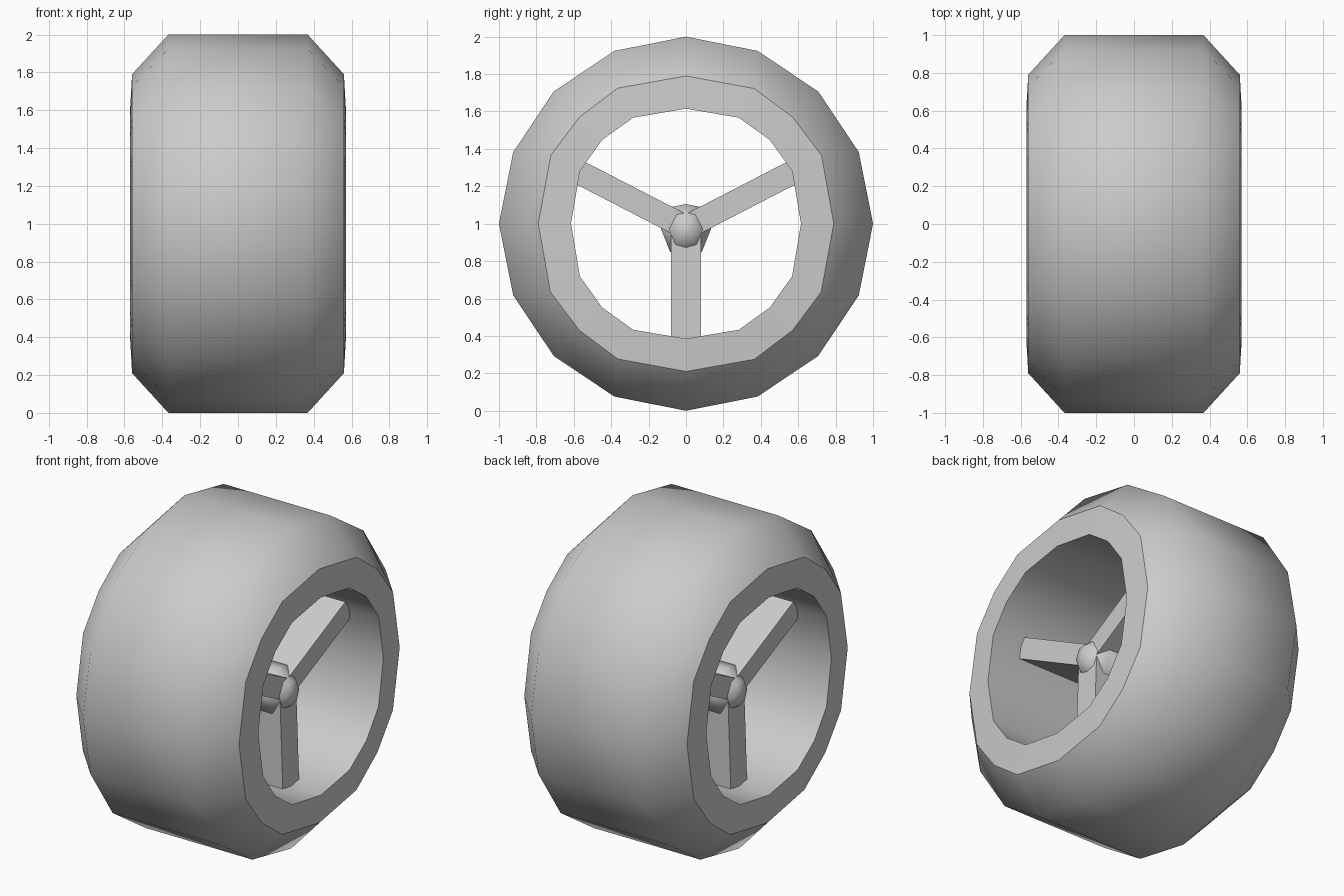
import bpy, bmesh
from math import sin, cos, pi, radians
from mathutils import Matrix, Vector

if "Cube" in bpy.data.objects:
    bpy.data.objects.remove(bpy.data.objects["Cube"])


def finish(bm, name):
    bmesh.ops.recalc_face_normals(bm, faces=bm.faces)
    mesh = bpy.data.meshes.new(name)
    bm.to_mesh(mesh)
    bm.free()
    obj = bpy.data.objects.new(name, mesh)
    bpy.context.collection.objects.link(obj)
    return obj


def bridge(bm, a, b, smooth=True):
    n = len(a)
    for i in range(n):
        j = (i + 1) % n
        f = bm.faces.new((a[i], a[j], b[j], b[i]))
        f.smooth = smooth


# 16-sided ring; inner loops are slightly squared off between the main axes
def wheel_ring(bm, x, points):
    quarter = [Vector(p) for p in points]
    verts = []
    for k in range(4):
        a = k * pi / 2
        for p in quarter:
            y = p.x * cos(a) + p.y * sin(a)
            z = -p.x * sin(a) + p.y * cos(a)
            verts.append(bm.verts.new((x, y, z + 1)))
    return verts


# Tyre and rim as one closed band
outer = [(0, 1), (.383, .924), (.707, .707), (.924, .383)]
shoulder = [(0, .79), (.365, .723), (.57, .57), (.725, .365)]
opening = [(0, .615), (.282, .567), (.448, .448), (.567, .282)]
bm = bmesh.new()
profile = [(-.368, outer), (.368, outer), (.56, shoulder),
           (.57, opening), (-.57, opening), (-.56, shoulder)]
rings = [wheel_ring(bm, x, pts) for x, pts in profile]
for i in range(6):
    bridge(bm, rings[i], rings[(i + 1) % 6], i not in (2, 4))
for r in rings[2:]:
    for i in range(16):
        bm.edges.get((r[i], r[(i + 1) % 16])).smooth = False
finish(bm, "wheel_band")

# Three deep spokes running out to the inside of the rim
def spoke(name, angle, width, z0, length):
    bm = bmesh.new()
    direction = Matrix.Translation((0, 0, z0)) @ Matrix.Rotation(angle, 4, 'X')
    bmesh.ops.create_cube(bm, size=1)
    for v in bm.verts:
        depth = .345 if v.co.y < 0 else .365
        y = .03 if v.co.y < 0 else length
        v.co = direction @ Vector((2 * v.co.x * depth, y, v.co.z * width))
    finish(bm, name)


spoke("right_spoke", radians(27.3), .128, .98, .66)
spoke("left_spoke", radians(180 - 27.3), .128, .98, .66)
spoke("lower_spoke", radians(-90), .16, .98, .61)

# Eight-sided hub with domed ends
half = [(0, .14), (.075, .125), (.135, .01), (.085, -.115), (0, -.14)]
outline = half + [(-y, z) for y, z in half[3:0:-1]]
bm = bmesh.new()
sections = [(-.375, .5), (-.29, 1), (.29, 1), (.375, .5)]
loops = [[bm.verts.new((x, y * s, .965 + z * s)) for y, z in outline]
         for x, s in sections]
for i, (a, b) in enumerate(zip(loops, loops[1:])):
    bridge(bm, a, b, True)
for loop, x in ((loops[0], -.395), (loops[-1], .395)):
    tip = bm.verts.new((x, 0, .965))
    for i in range(8):
        f = bm.faces.new((loop[i], loop[(i + 1) % 8], tip))
        f.smooth = True
finish(bm, "hub")
